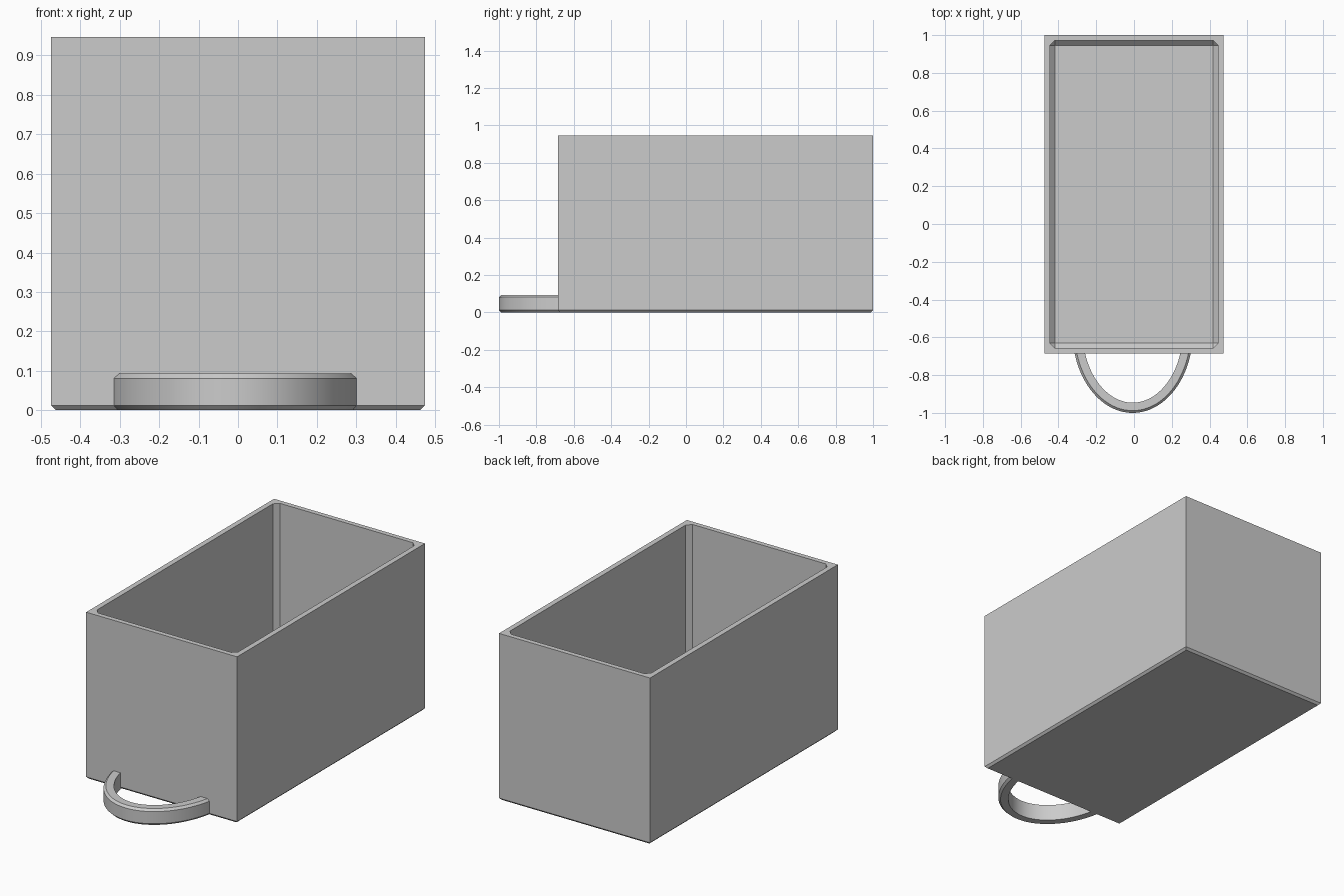
import bpy, bmesh, math

if "Cube" in bpy.data.objects:
    bpy.data.objects.remove(bpy.data.objects["Cube"])

grey = bpy.data.materials.new("light grey")
grey.diffuse_color = (0.6, 0.6, 0.6, 1)
grey.use_nodes = True
grey.node_tree.nodes["Principled BSDF"].inputs["Base Color"].default_value = grey.diffuse_color


def finish(bm, name):
    bmesh.ops.recalc_face_normals(bm, faces=bm.faces)
    me = bpy.data.meshes.new(name)
    bm.to_mesh(me)
    bm.free()
    ob = bpy.data.objects.new(name, me)
    me.materials.append(grey)
    bpy.context.collection.objects.link(ob)
    return ob


# Open box: outer shell with chamfered foot, cavity with chamfered edges
X, Y0, Y1, H = 0.474, -0.685, 1.0, 0.947
WALL_X, WALL_Y, FLOOR = 0.030, 0.028, 0.03
FOOT, CH = 0.012, 0.026
bm = bmesh.new()


def rect(ix, iy, z, c=0):
    """Inset rectangle, with cut corners when c is given."""
    x0, x1, y0, y1 = -X + ix, X - ix, Y0 + iy, Y1 - iy
    if c:
        pts = [(x0, y0 + c), (x0 + c, y0), (x1 - c, y0), (x1, y0 + c),
               (x1, y1 - c), (x1 - c, y1), (x0 + c, y1), (x0, y1 - c)]
    else:
        pts = [(x0, y0), (x1, y0), (x1, y1), (x0, y1)]
    return [bm.verts.new((x, y, z)) for x, y in pts]


def bridge(a, b):
    n = len(a)
    for i in range(n):
        j = (i + 1) % n
        if len(b) == n:
            bm.faces.new((a[i], a[j], b[j], b[i]))
        else:  # four corners to eight
            bm.faces.new((a[i], b[2 * i], b[2 * i + 1]))
            bm.faces.new((a[i], a[j], b[2 * j], b[2 * i + 1]))


base = rect(FOOT, FOOT, 0)
foot = rect(0, 0, FOOT)
rim = rect(0, 0, H)
mouth = rect(WALL_X, WALL_Y, H, CH)
low = rect(WALL_X, WALL_Y, FLOOR + CH, CH)
floor = rect(WALL_X + CH, WALL_Y + CH, FLOOR)
for a, b in ((base, foot), (foot, rim), (rim, mouth), (mouth, low), (floor, low)):
    bridge(a, b)
bm.faces.new(base)
bm.faces.new(floor)
finish(bm, "drawer_box")

# Handle: elliptical arc swept with an outer-chamfered section
CX, CY, A, B = -0.007, -0.57, 0.319, 0.43
T, HH, N = 0.054, 0.093, 48
section = [(T, 0), (FOOT, 0), (0, FOOT), (0, HH - FOOT), (FOOT, HH), (T, HH)]
start = math.asin((-0.672 - CY) / B)
bm = bmesh.new()
rings = []
for i in range(N + 1):
    t = start + (-math.pi - 2 * start) * i / N
    nx, ny = math.cos(t) / A, math.sin(t) / B
    d = math.hypot(nx, ny)
    rings.append([bm.verts.new((CX + A * math.cos(t) - nx / d * o,
                                CY + B * math.sin(t) - ny / d * o, z))
                  for o, z in section])
for a, b in zip(rings, rings[1:]):
    bridge(a, b)
bm.faces.new(rings[0])
bm.faces.new(rings[-1])
handle = finish(bm, "pull_handle")
bpy.context.view_layer.objects.active = handle
handle.select_set(True)
bpy.ops.object.shade_smooth_by_angle(angle=math.radians(30))
